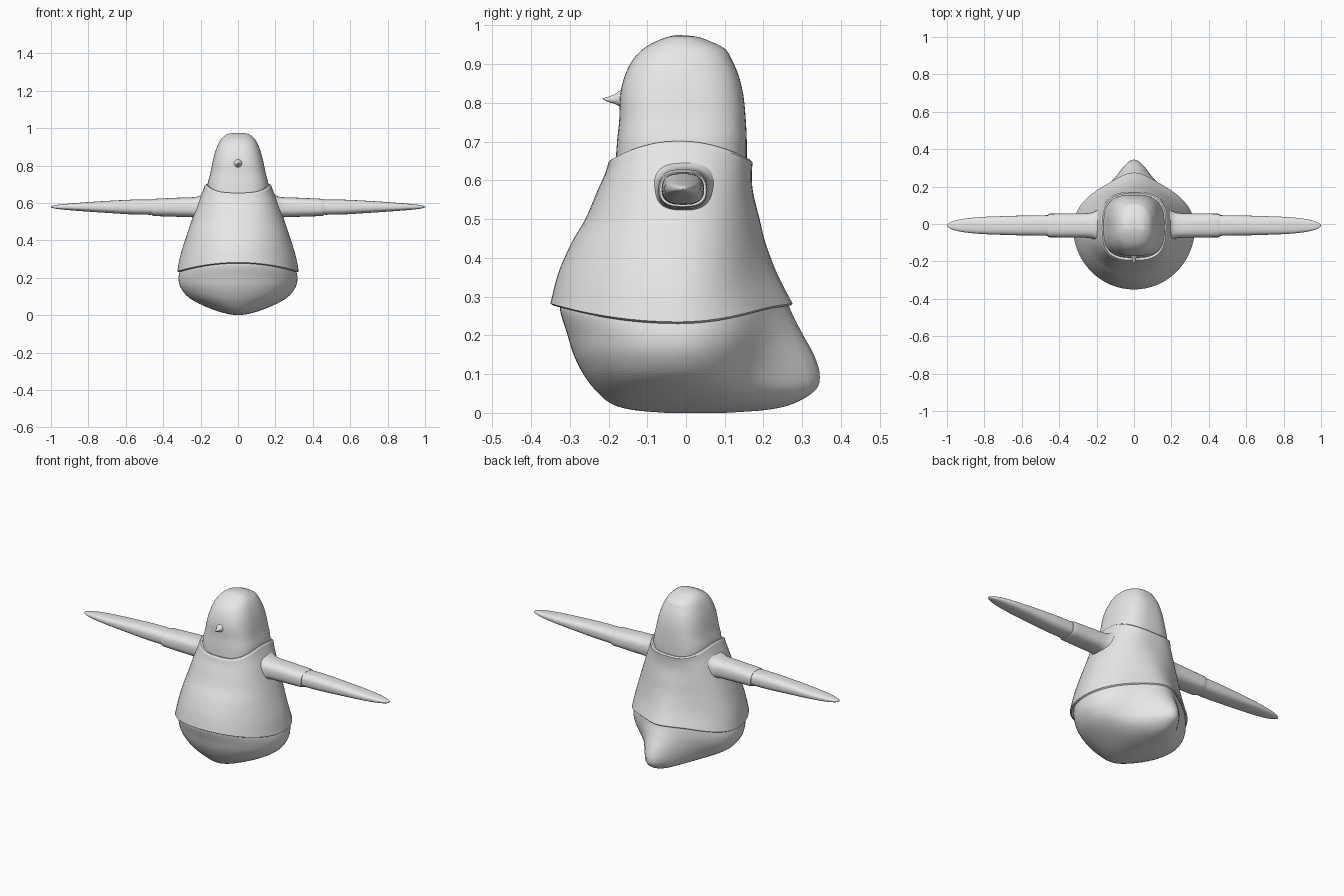
import bpy, math
from mathutils import Vector

GREY = bpy.data.materials.new("plain grey")
GREY.diffuse_color = (0.8, 0.8, 0.8, 1)
SEG = 64


def smooth_keys(keys, steps=5):
    """Catmull-Rom interpolation of the key sections."""
    out = []
    for i in range(len(keys) - 1):
        p0, p1 = keys[max(i - 1, 0)], keys[i]
        p2, p3 = keys[i + 1], keys[min(i + 2, len(keys) - 1)]
        for j in range(steps):
            t = j / steps
            out.append([0.5 * (2 * b + (c - a) * t + (2 * a - 5 * b + 4 * c - d) * t * t
                               + (3 * b - a - 3 * c + d) * t ** 3)
                        for a, b, c, d in zip(p0, p1, p2, p3)])
    return out + [list(keys[-1])]


def spow(v, p):
    return math.copysign(abs(v) ** p, v)


def loft(name, rings, angle=40):
    n = len(rings[0])
    verts = [p for r in rings for p in r]
    faces = [(i * n + j, i * n + (j + 1) % n, (i + 1) * n + (j + 1) % n, (i + 1) * n + j)
             for i in range(len(rings) - 1) for j in range(n)]
    faces.append(tuple(reversed(range(n))))
    faces.append(tuple(range(len(verts) - n, len(verts))))
    me = bpy.data.meshes.new(name)
    me.from_pydata(verts, [], faces)
    me.materials.append(GREY)
    ob = bpy.data.objects.new(name, me)
    bpy.context.collection.objects.link(ob)
    bpy.ops.object.select_all(action='DESELECT')
    ob.select_set(True)
    bpy.context.view_layer.objects.active = ob
    bpy.ops.object.shade_smooth_by_angle(angle=math.radians(angle))
    return ob


def body_ring(k):
    """z, rise at front/back, half width, front y, back y, tail bulge, squareness"""
    z, rise, w, yf, yb, tail, n = k
    yc, ring = -0.02, []
    for i in range(SEG):
        a = 2 * math.pi * i / SEG
        c, s = spow(math.cos(a), 2 / n), spow(math.sin(a), 2 / n)
        x = w * c
        y = yc + s * ((yb - yc) if s > 0 else (yc - yf))
        if s > 0:
            y += tail * s * math.exp(-(x / 0.12) ** 2)
        ring.append(Vector((x, y, z + rise * s * s)))
    return ring


def body_part(name, keys, lip=()):
    return loft(name, [body_ring(k) for k in smooth_keys(keys) + list(lip)])


# rounded lower body with keel and tail
body_part("lower_body", [
    (0.000, 0, 0.010, -0.05, 0.10, 0.00, 2),
    (0.008, 0, 0.060, -0.14, 0.15, 0.06, 2),
    (0.025, 0, 0.120, -0.195, 0.17, 0.11, 2),
    (0.060, 0, 0.205, -0.235, 0.18, 0.155, 2),
    (0.100, 0, 0.270, -0.265, 0.185, 0.16, 2),
    (0.150, 0, 0.308, -0.29, 0.20, 0.13, 2),
    (0.195, 0.01, 0.318, -0.307, 0.215, 0.085, 2),
    (0.235, 0.03, 0.312, -0.325, 0.22, 0.05, 2),
    (0.270, 0.03, 0.300, -0.32, 0.215, 0.045, 2)])

# shirt, with turned-in hem and collar
hem = [(0.250, 0.045, 0.295, -0.31, 0.21, 0.045, 2),
       (0.230, 0.047, 0.317, -0.342, 0.225, 0.045, 2)]
shirt = smooth_keys([
    (0.235, 0.047, 0.325, -0.35, 0.23, 0.045, 2),
    (0.320, 0.040, 0.308, -0.33, 0.20, 0.035, 2),
    (0.420, 0.020, 0.277, -0.295, 0.185, 0.02, 2.1),
    (0.500, 0.000, 0.250, -0.26, 0.18, 0.01, 2.2),
    (0.590, -0.02, 0.218, -0.23, 0.173, 0.0, 2.4),
    (0.660, -0.045, 0.190, -0.21, 0.17, 0.0, 2.7),
    (0.695, -0.048, 0.177, -0.20, 0.172, 0.0, 2.9)])
collar = [(0.702, -0.048, 0.170, -0.193, 0.165, 0.0, 2.9),
          (0.698, -0.048, 0.155, -0.175, 0.15, 0.0, 2.9)]
loft("shirt", [body_ring(k) for k in hem + shirt + collar])

# head
body_part("head", [
    (0.640, 0, 0.165, -0.182, 0.157, 0, 2.8),
    (0.700, 0, 0.163, -0.178, 0.157, 0, 2.8),
    (0.760, 0, 0.148, -0.172, 0.154, 0, 2.8),
    (0.820, 0, 0.136, -0.170, 0.148, 0, 2.7),
    (0.870, 0, 0.123, -0.158, 0.136, 0, 2.6),
    (0.910, 0, 0.108, -0.138, 0.119, 0, 2.5),
    (0.940, 0, 0.091, -0.110, 0.100, 0, 2.4),
    (0.960, 0, 0.070, -0.075, 0.060, 0, 2.3),
    (0.971, 0, 0.048, -0.045, 0.028, 0, 2.2),
    (0.975, 0, 0.008, -0.025, -0.015, 0, 2)])

# small hooked beak: y, centre z, radius
beak = smooth_keys([(-0.160, 0.811, 0.027), (-0.172, 0.811, 0.020), (-0.185, 0.810, 0.012),
                    (-0.200, 0.809, 0.007), (-0.215, 0.811, 0.001)], 3)
loft("beak", [[Vector((r * math.cos(a), y, z + r * math.sin(a)))
               for a in (2 * math.pi * i / 20 for i in range(20))] for y, z, r in beak])


def arm_part(name, keys, side, lip=()):
    """x, centre z, half depth in y, half height in z"""
    rings = []
    for x, z, ry, rz in smooth_keys(keys) + list(lip):
        ring = []
        for i in range(40):
            a = side * 2 * math.pi * i / 40
            ring.append(Vector((side * x, -0.008 + ry * spow(math.cos(a), 0.75),
                                z + rz * spow(math.sin(a), 0.75))))
        rings.append(ring)
    loft(name, rings)


# sleeves and tapering flippers
for side, label in ((1, "right"), (-1, "left")):
    arm_part(label + "_sleeve", [
        (0.150, 0.572, 0.110, 0.110), (0.200, 0.574, 0.080, 0.068),
        (0.240, 0.577, 0.067, 0.054), (0.320, 0.577, 0.064, 0.051),
        (0.450, 0.576, 0.063, 0.046)], side,
        [(0.460, 0.576, 0.060, 0.043), (0.458, 0.576, 0.048, 0.034)])
    arm_part(label + "_flipper", [
        (0.430, 0.577, 0.055, 0.040), (0.550, 0.578, 0.054, 0.040),
        (0.700, 0.579, 0.050, 0.032), (0.820, 0.579, 0.045, 0.024),
        (0.910, 0.579, 0.036, 0.017), (0.965, 0.579, 0.024, 0.011),
        (0.992, 0.579, 0.011, 0.006), (1.000, 0.579, 0.001, 0.001)], side)
